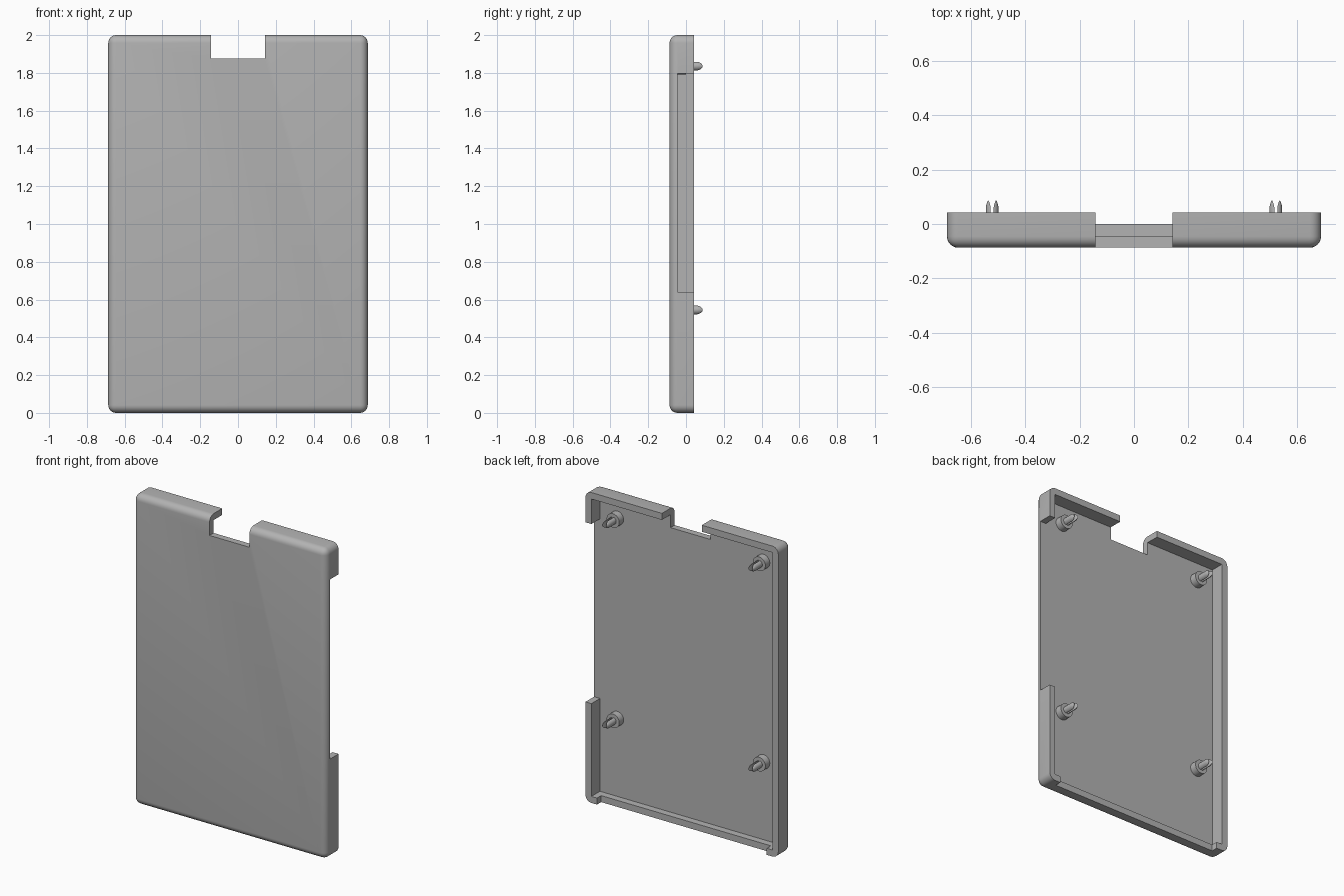
import bpy, bmesh, math
from mathutils import Vector

if "Cube" in bpy.data.objects:
    bpy.data.objects.remove(bpy.data.objects["Cube"])

W, H = 0.687, 2.0                      # half width, height
FRONT, FLOOR, RIM = -0.087, -0.045, 0.042
WALL = 0.042

plastic = bpy.data.materials.new("grey plastic")
plastic.diffuse_color = (0.45, 0.45, 0.45, 1)
plastic.use_nodes = True
plastic.node_tree.nodes["Principled BSDF"].inputs["Base Color"].default_value = plastic.diffuse_color


def add_object(name, bm):
    bmesh.ops.recalc_face_normals(bm, faces=bm.faces)
    mesh = bpy.data.meshes.new(name)
    bm.to_mesh(mesh)
    bm.free()
    ob = bpy.data.objects.new(name, mesh)
    bpy.context.collection.objects.link(ob)
    mesh.materials.append(plastic)
    return ob


def box(lo, hi):
    bm = bmesh.new()
    bmesh.ops.create_cube(bm, size=1)
    lo, hi = Vector(lo), Vector(hi)
    for v in bm.verts:
        v.co = (lo + hi) / 2 + v.co * (hi - lo)
    return bm


def smooth(ob):
    bpy.ops.object.select_all(action='DESELECT')
    ob.select_set(True)
    bpy.context.view_layer.objects.active = ob
    bpy.ops.object.shade_smooth_by_angle(angle=math.radians(35))


def cut(ob, name, lo, hi):
    cutter = add_object(name, box(lo, hi))
    cutter.hide_render = True
    mod = ob.modifiers.new(name, 'BOOLEAN')
    mod.operation, mod.solver, mod.object = 'DIFFERENCE', 'EXACT', cutter
    bpy.context.view_layer.objects.active = ob
    bpy.ops.object.modifier_apply(modifier=name)
    bpy.data.objects.remove(cutter)


# Shell: every edge rounded except those of the open back rim
bm = box((-W, FRONT, 0), (W, RIM, H))
edges = [e for e in bm.edges if any(v.co.y < 0 for v in e.verts)]
bmesh.ops.bevel(bm, geom=edges, offset=0.0415, segments=6, profile=0.5, affect='EDGES')
shell = add_object("case_shell", bm)

cut(shell, "cavity", (-W + WALL, FLOOR, WALL), (W - WALL, 0.2, H - WALL))
cut(shell, "top_notch", (-0.142, -0.2, 1.875), (0.142, 0.2, 2.2))
cut(shell, "side_notch", (0.6, FLOOR, 0.64), (0.8, 0.2, 1.797))
cut(shell, "bottom_step", (-0.605, 0.0, -0.1), (0.605, 0.2, 0.1))
smooth(shell)


# Standoff: round post rising from the floor
def standoff(x, z):
    bm = bmesh.new()
    bmesh.ops.create_cone(bm, cap_ends=True, segments=32, radius1=0.045, radius2=0.045, depth=0.046)
    for v in bm.verts:
        v.co = Vector((x + v.co.x, FLOOR + 0.022 + v.co.z, z + v.co.y))
    smooth(add_object("standoff", bm))


# Prong: half of a split snap peg, D-shaped and tapering to a tip
def prong(x, z, side):
    radius, gap = 0.0235, 0.0055
    a = math.acos(gap / radius)
    d_shape = [(radius * math.cos(t), radius * math.sin(t))
               for t in (-a + 2 * a * i / 12 for i in range(13))]
    mid = (gap + radius) / 2
    bm = bmesh.new()
    rings = []
    for y, sx, sz in ((-0.005, 1, 1), (0.06, 1, 1), (0.072, 0.75, 0.85), (0.081, 0.4, 0.6), (0.087, 0.1, 0.25)):
        rings.append([bm.verts.new((x + side * (mid + (px - mid) * sx), y, z + pz * sz))
                      for px, pz in d_shape])
    for r0, r1 in zip(rings, rings[1:]):
        for i in range(13):
            j = (i + 1) % 13
            bm.faces.new((r0[i], r0[j], r1[j], r1[i]))
    bm.faces.new(rings[0])
    bm.faces.new(rings[-1])
    smooth(add_object("snap_prong", bm))


for px in (-0.521, 0.521):
    for pz in (0.545, 1.836):
        standoff(px, pz)
        for side in (-1, 1):
            prong(px, pz, side)
